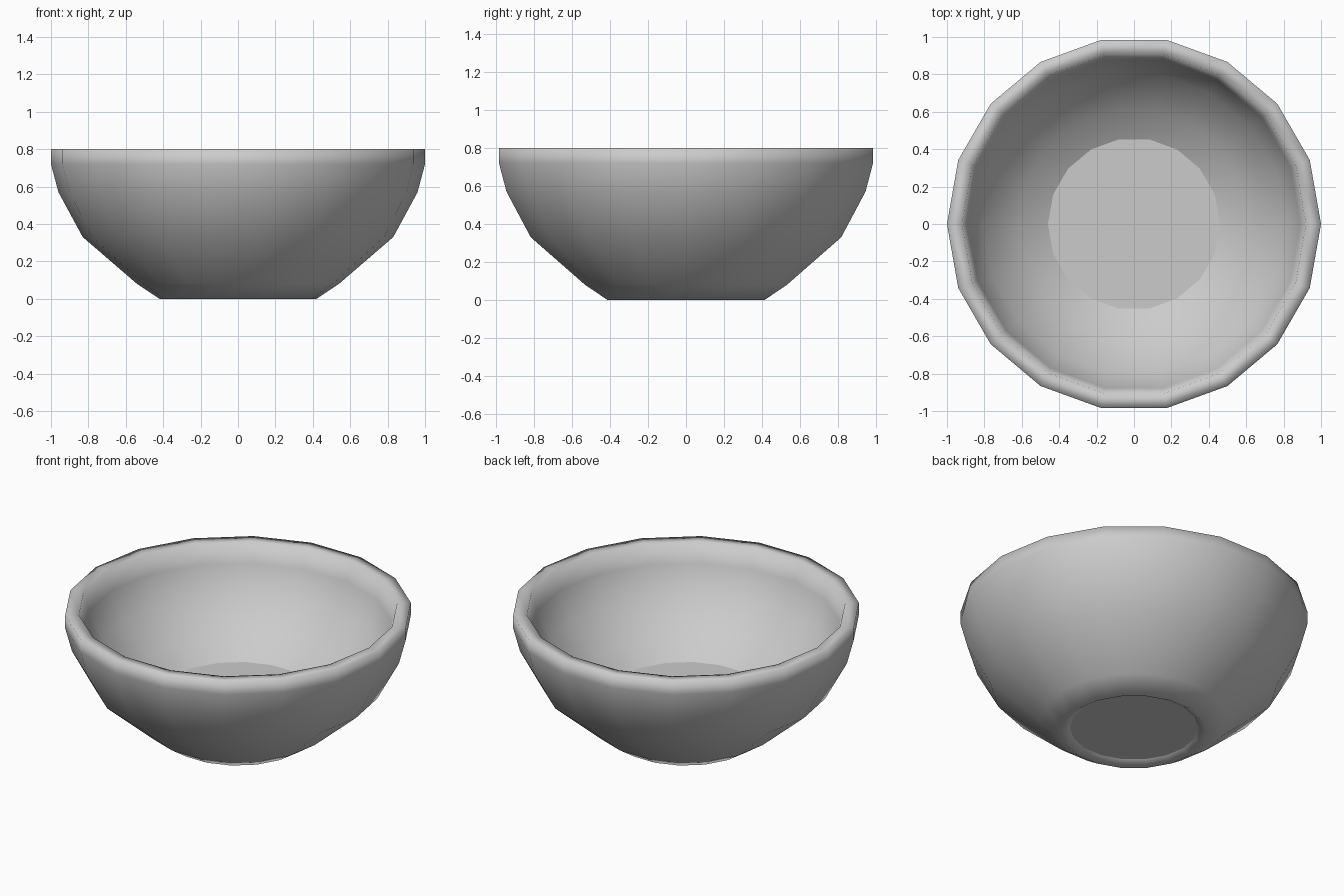
import bpy, bmesh
from math import cos, sin, tau

if "Cube" in bpy.data.objects:
    bpy.data.objects.remove(bpy.data.objects["Cube"])

SIDES = 18
# Bowl profile (radius, height): underside recess, foot, outer wall, rim, inner wall, floor
PROFILE = [(0.37, 0.03), (0.42, 0.0), (0.54, 0.08), (0.83, 0.33), (0.96, 0.57),
           (1.0, 0.72), (1.0, 0.80), (0.92, 0.80), (0.89, 0.68), (0.81, 0.52),
           (0.62, 0.34), (0.46, 0.25)]

bm = bmesh.new()
rings = [[bm.verts.new((r * cos(tau * i / SIDES), r * sin(tau * i / SIDES), z))
          for i in range(SIDES)] for r, z in PROFILE]

# Smooth walls between neighbouring rings
for a, b in zip(rings, rings[1:]):
    for i in range(SIDES):
        j = (i + 1) % SIDES
        bm.faces.new((a[i], a[j], b[j], b[i])).smooth = True

# Flat underside and inner floor
bm.faces.new(rings[0][::-1])
bm.faces.new(rings[-1])

mesh = bpy.data.meshes.new("bowl")
bm.to_mesh(mesh)
bm.free()
bowl = bpy.data.objects.new("bowl", mesh)
bpy.context.collection.objects.link(bowl)
